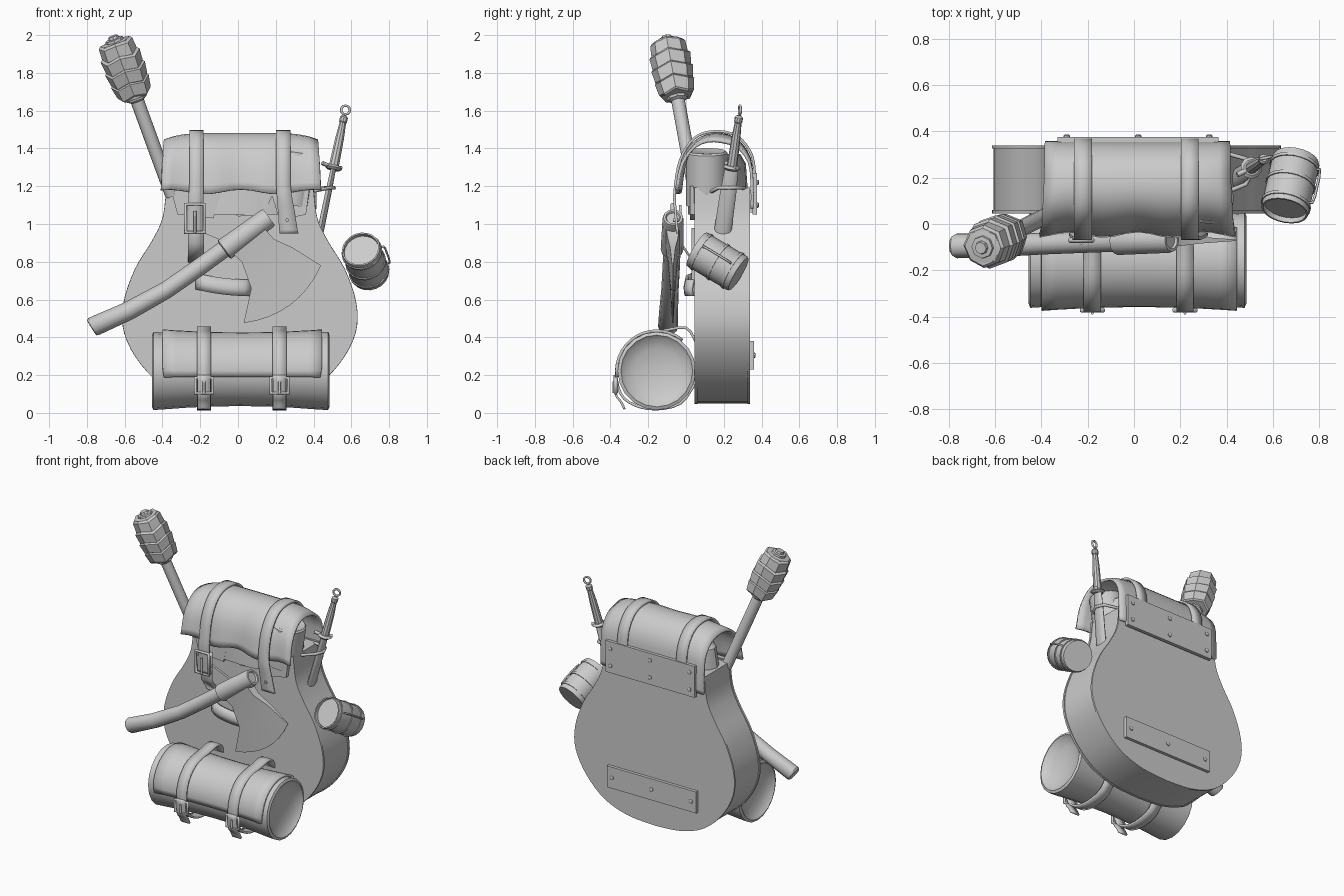
import bpy, bmesh, math
from mathutils import Vector as V

if "Cube" in bpy.data.objects:
    bpy.data.objects.remove(bpy.data.objects["Cube"])


def obj(name, verts, faces, thick=0):
    me = bpy.data.meshes.new(name)
    me.from_pydata([tuple(v) for v in verts], [], faces)
    bm = bmesh.new()
    bm.from_mesh(me)
    bmesh.ops.remove_doubles(bm, verts=bm.verts, dist=1e-5)
    bmesh.ops.recalc_face_normals(bm, faces=bm.faces)
    bm.to_mesh(me)
    bm.free()
    o = bpy.data.objects.new(name, me)
    bpy.context.collection.objects.link(o)
    if thick:
        m = o.modifiers.new("thickness", 'SOLIDIFY')
        m.thickness, m.offset = thick, 0
    return o


def loft(name, pts, radii, n=12, d=None, su=1, sv=1, zig=0):
    """Rings of n sides along a path, all square to direction d."""
    pts = [V(p) for p in pts]
    d = (d or pts[-1] - pts[0]).normalized()
    u = d.cross(V((1, 0, 0)) if abs(d.x) < .8 else V((0, 1, 0))).normalized()
    w = d.cross(u)
    vs, fs = [], []
    for p, r in zip(pts, radii):
        for k in range(n):
            a = 2 * math.pi * k / n
            vs.append(p + u * (math.cos(a) * r * su) + w * (math.sin(a) * r * sv)
                      + d * (zig * (-1) ** k))
    for i in range(len(pts) - 1):
        for k in range(n):
            j = (k + 1) % n
            fs.append((i*n + k, i*n + j, i*n + n + j, i*n + n + k))
    if radii[0] > 1e-4:
        fs.append(tuple(range(n)))
    if radii[-1] > 1e-4:
        fs.append(tuple(range(len(vs) - n, len(vs))))
    return obj(name, vs, fs)


def lathe(name, p0, p1, prof, n=16, **kw):
    p0 = V(p0)
    d = (V(p1) - p0).normalized()
    return loft(name, [p0 + d * t for t, r in prof], [r for t, r in prof], n, d, **kw)


def smooth(p, k=4):
    """Catmull-Rom through 2D points."""
    p = [V(q) for q in p]
    out = []
    for i in range(len(p) - 1):
        a, b, c, e = p[max(i-1, 0)], p[i], p[i+1], p[min(i+2, len(p)-1)]
        for s in range(k):
            t = s / k
            out.append(.5 * (2*b + (c-a)*t + (2*a-5*b+4*c-e)*t*t + (3*b-a-3*c+e)*t**3))
    return out + [p[-1]]


def ribbon(name, path, x0, x1, thick, nx=1, fn=None):
    """Sheet following a (y, z) path, spanning x0..x1."""
    vs, m = [], nx + 1
    for i, (y, z) in enumerate(path):
        for j in range(m):
            c = (x0 + (x1 - x0) * j / nx, y, z)
            vs.append(fn(*c, i / (len(path) - 1), 2 * j / nx - 1) if fn else c)
    fs = [(i*m + j, i*m + j + 1, i*m + m + j + 1, i*m + m + j)
          for i in range(len(path) - 1) for j in range(nx)]
    return obj(name, vs, fs, thick)


def plate(name, outline, y0, y1):
    n = len(outline)
    vs = [(x, y, z) for y in (y0, y1) for x, z in outline]
    fs = [tuple(range(n)), tuple(range(n, 2*n))]
    fs += [(i, (i+1) % n, n + (i+1) % n, n + i) for i in range(n)]
    return obj(name, vs, fs)


def rect(x0, x1, z0, z1):
    return [(x0, z0), (x1, z0), (x1, z1), (x0, z1)]


def wire(name, pts, r, cyclic=False):
    cu = bpy.data.curves.new(name, 'CURVE')
    cu.dimensions, cu.bevel_depth, cu.bevel_resolution, cu.use_fill_caps = '3D', r, 1, True
    s = cu.splines.new('POLY')
    s.points.add(len(pts) - 1)
    for q, p in zip(s.points, pts):
        q.co = (*p, 1)
    s.use_cyclic_u = cyclic
    o = bpy.data.objects.new(name, cu)
    bpy.context.collection.objects.link(o)


def buckle(name, x, y, z, w, h):
    wire(name, [(x-w, y, z-h), (x+w, y, z-h), (x+w, y, z+h), (x-w, y, z+h)], .011, True)
    wire(name + "_prong", [(x, y-.012, z+h*.5), (x, y-.012, z-h)], .007)


# pear-shaped pack body with slightly raised front and back panels
half = smooth([(0, .05), (.2, .065), (.38, .13), (.52, .26), (.605, .42), (.61, .58),
               (.55, .76), (.46, .91), (.405, 1.03), (.385, 1.19)])
shape = [tuple(p) for p in half] + [(-p.x, p.y) for p in half[:0:-1]]
shape = [(x + .01, z) for x, z in shape]
plate("pack_body", shape, .06, .325)
plate("back_panel", [(.01 + (x - .01) * 1.012, .6 + (z - .6) * 1.006) for x, z in shape], .325, .338)
plate("front_panel", [(.01 + (x - .01) * 1.01, .6 + (z - .6) * 1.005) for x, z in shape], .045, .06)

# bag neck and rolled contents under the flap
loft("inner_bag", [(.01, .17, z) for z in (1.05, 1.2, 1.32, 1.37)], [.38, .37, .35, .28], 20, su=.42)
lathe("rolled_contents", (.28, .11, 1.1), (.33, .11, 1.42),
      [(0, .11), (.28, .11), (.29, .1), (.285, .09), (.28, 0)], 16)
plate("neck_facing", [(-.36, 1.2), (-.32, 1.05), (-.13, 1.03), (-.1, 1.13), (0, 1.04), (.14, 1.05),
                      (.18, 1.15), (.22, 1.02), (.36, 1.05), (.38, 1.2)], .02, .05)

# top flap with its two buckled straps
arch = smooth([(-.04, 1.17), (-.012, 1.33), (.055, 1.435), (.15, 1.475), (.26, 1.45),
               (.335, 1.35), (.35, 1.2), (.35, 1.08)], 3)


def drape(x, y, z, t, s):
    front = max(0, 1 - t * 2)
    return (x * (1 + .06 * front), y + .012 * math.cos(s * 9) * front,
            z - .04 * abs(s) ** 5 * (1 - abs(2*t - 1)) + .012 * math.cos(s * 7) * max(0, 1 - 5*t))


ribbon("top_flap", arch, -.385, .415, .016, 16, drape)
over = smooth([(-.045, .95), (-.055, 1.06), (-.06, 1.17), (-.03, 1.34), (.045, 1.455), (.15, 1.49),
               (.27, 1.465), (.35, 1.36), (.365, 1.2), (.362, 1.1)])
for side, x, lean in (("left", -.22, -.01), ("right", .24, .03)):
    ribbon(side + "_flap_strap", over, x - .038, x + .038, .014, 2,
           lambda X, y, z, t, s: (X + (lean + .012 * s) * max(0, 1 - 4*t), y, z))
buckle("flap_buckle", -.228, -.07, 1.03, .05, .075)
ribbon("flap_buckle_tab", [(-.03, 1.1), (-.03, .9), (.04, .8)], -.265, -.18, .012)
wire("right_strap_stud", [(.26, -.04, 1.02), (.26, -.07, 1.02)], .01)

# bolted back plates
for name, z0, z1, y, rows in (("upper", 1.05, 1.27, .352, (1.1, 1.22)), ("lower", .23, .38, .335, (.305,))):
    plate(name + "_back_plate", rect(-.33, .365, z0, z1), y, y + .024)
    for z in rows:
        for x in (-.29, .018, .325):
            lathe(name + "_plate_bolt", (x, y + .02, z), (x, 1, z), [(0, .014), (.01, .014), (.014, .008)], 8)
plate("plate_spacer", rect(-.3, .33, 1.06, 1.18), .33, .355)

# bedroll, slightly waisted, with sunken ends
cy, cz = -.155, .222
prof = [(.05, 0), (.04, .12), (.015, .175), (0, .19), (.008, .207)]
prof += [(.465 + a * .455, .186 + .022 * a * a) for a in (-.9, -.6, -.3, 0, .3, .6, .9)]
prof += [(.94 - t, r) for t, r in prof[4::-1]]
lathe("bedroll", (-.455, cy, cz), (1, cy, cz), prof, 20)
arc = [(math.cos(a), math.sin(a)) for a in (math.radians(50 + 139 * i / 14) for i in range(15))]
ribbon("bedroll_flap", arc, -.4, .445, .014, 12,
       lambda x, y, z, t, s: (x * (1 - .02 * max(0, t - .9) * 10), cy + y * (.197 + .016*s*s),
                              cz + z * (.197 + .016*s*s)))
hoop = smooth([(.05, .38), (0, .45), (-.12, .435), (-.25, .41), (-.335, .335), (-.37, .22),
               (-.345, .1), (-.27, .04), (-.155, .02), (-.03, .05), (.045, .15)], 3)
for side, x in (("left", -.18), ("right", .22)):
    ribbon(side + "_roll_strap", hoop, x - .037, x + .037, .014)
    ribbon(side + "_strap_tail", smooth([(-.377, .2), (-.372, .1), (-.345, .06), (-.325, .02)], 3),
           x - .034, x + .034, .012)
    buckle(side + "_roll_buckle", x, -.372, .145, .047, .04)

# axe: curved haft, socket and flared blade
loft("axe_haft", [(-.775, -.095, .45), (-.765, -.095, .457), (-.58, -.092, .54), (-.38, -.085, .65),
                  (-.2, -.078, .775), (0, -.072, .92), (.15, -.068, 1.025)],
     [.046, .053, .05, .046, .046, .045, .04], 12)
lathe("axe_socket", (-.075, -.074, .862), (.17, -.068, 1.04),
      [(0, .05), (.005, .06), (.28, .056), (.295, .052), (.295, .04), (.285, .035), (.285, 0)], 12)
rows = [((.12, 1.0), (-.06, .87), .04, 0), ((.19, .92), (.02, .8), .026, .01),
        ((.29, .875), (.07, .66), .014, .03), ((.44, .78), (.03, .475), .003, .07)]
verts = []
for sgn in (-1, 1):
    for a, b, th, bulge in rows:
        for k in range(9):
            t = k / 8
            p = V(a).lerp(V(b), t) + V((.6, -.8)) * bulge * (1 - (2*t - 1) ** 2)
            verts.append((p.x, -.07 + sgn * th, p.y))
N = 36
faces = [tuple(o + q for q in (i*9 + k, i*9 + k + 1, i*9 + k + 10, i*9 + k + 9))
         for o in (0, N) for i in range(3) for k in range(8)]
faces += [(i*9 + c, i*9 + c + 9, N + i*9 + c + 9, N + i*9 + c) for i in range(3) for c in (0, 8)]
faces += [(r + k, r + k + 1, N + r + k + 1, N + r + k) for r in (0, 27) for k in range(8)]
obj("axe_blade", verts, faces)

# leather loop that holds the axe
ribbon("axe_loop", [(0, .645), (-.005, .68), (.005, .73)], -.22, .07, .016, 8,
       lambda X, Y, Z, t, s: (X, Y + .035 * s ** 4, Z - .035 * (1 + s) * .5 + .01 * s * s))
plate("axe_loop_backing", [(-.22, .68), (.06, .62), (.07, .8), (-.1, .92), (-.24, .98)], .03, .05)

# torch with wrapped head
base, neck, tip = V((-.35, .05, 1.15)), V((-.54, -.045, 1.67)), V((-.665, -.105, 2.0))
lathe("torch_handle", base, neck, [(0, .035), (.3, .036), (.57, .036)], 12)
lathe("torch_collar", neck, tip, [(-.02, .04), (-.01, .055), (.02, .058), (.03, .05)], 8)
for i, (r0, r1) in enumerate(((.094, .106), (.102, .112), (.104, .11), (.098, .094))):
    t = .012 + i * .074
    lathe("torch_wrap_%d" % (i + 1), neck, tip,
          [(t, r0 * .9), (t + .008, r0), (t + .072, r1), (t + .085, r1 * .88)], 8, zig=.009 if i < 3 else .004)
lathe("torch_cap", neck, tip, [(.28, .085), (.318, .078), (.322, .05), (.335, .048), (.337, .03), (.352, .026)], 8)

# dagger in a flat sheath, ring pommel and guard
top, low = V((.558, .278, 1.55)), V((.43, .19, .93))
d = (low - top).normalized()
lathe("dagger_grip", top, low, [(-.025, .012), (-.015, .022), (.01, .022), (.015, .018), (.1, .024), (.27, .028)], 10)
lathe("dagger_sheath", top, low, [(.25, .028), (.27, .036), (.4, .043), (.6, .046), (.635, .035)], 10, sv=.4)
g = top + d * .26
wire("dagger_guard", [g + V((-.06, -.03, .025)), g, g + V((.04, .03, 0))], .012)
lathe("guard_disc", g, low, [(-.012, .035), (0, .048), (.012, .035)], 10)
c = top - d * .055
wire("pommel_ring", [c + V((math.cos(a), .2 * math.cos(a), math.sin(a))) * .023
                     for a in (k * math.pi / 6 for k in range(12))], .007, True)
q = top + d * .37
wire("sheath_hanger", [(.38, .13, 1.17), q + V((0, -.055, 0)), q + V((.025, 0, 0)),
                       q + V((0, .055, 0)), (.38, .31, 1.19)], .01)

# open mug hanging on the right side, tilted forward
m0, m1 = V((.70, .278, .735)), V((.65, .055, .868))
lathe("mug", m0, m1, [(0, 0), (0, .1), (.01, .104), (.25, .104), (.262, .102), (.262, .094), (.02, .09), (.02, 0)], 20)
for t in (.03, .12, .225):
    lathe("mug_band", m0, m1, [(t, .1), (t, .109), (t + .014, .109), (t + .014, .1)], 20)
axis = (m1 - m0).normalized()
out = V((.95, 0, .3)).normalized()
wire("mug_handle", [m0 + axis * t + out * r for t, r in
                    ((.05, .1), (.05, .118), (.09, .122), (.19, .122), (.22, .118), (.22, .1))], .006)

# smooth rounded parts, keep edges
meshes = [o for o in bpy.context.scene.objects if o.type == 'MESH']
for o in bpy.context.scene.objects:
    o.select_set(o in meshes)
bpy.context.view_layer.objects.active = meshes[0]
bpy.ops.object.shade_smooth_by_angle(angle=math.radians(35))
